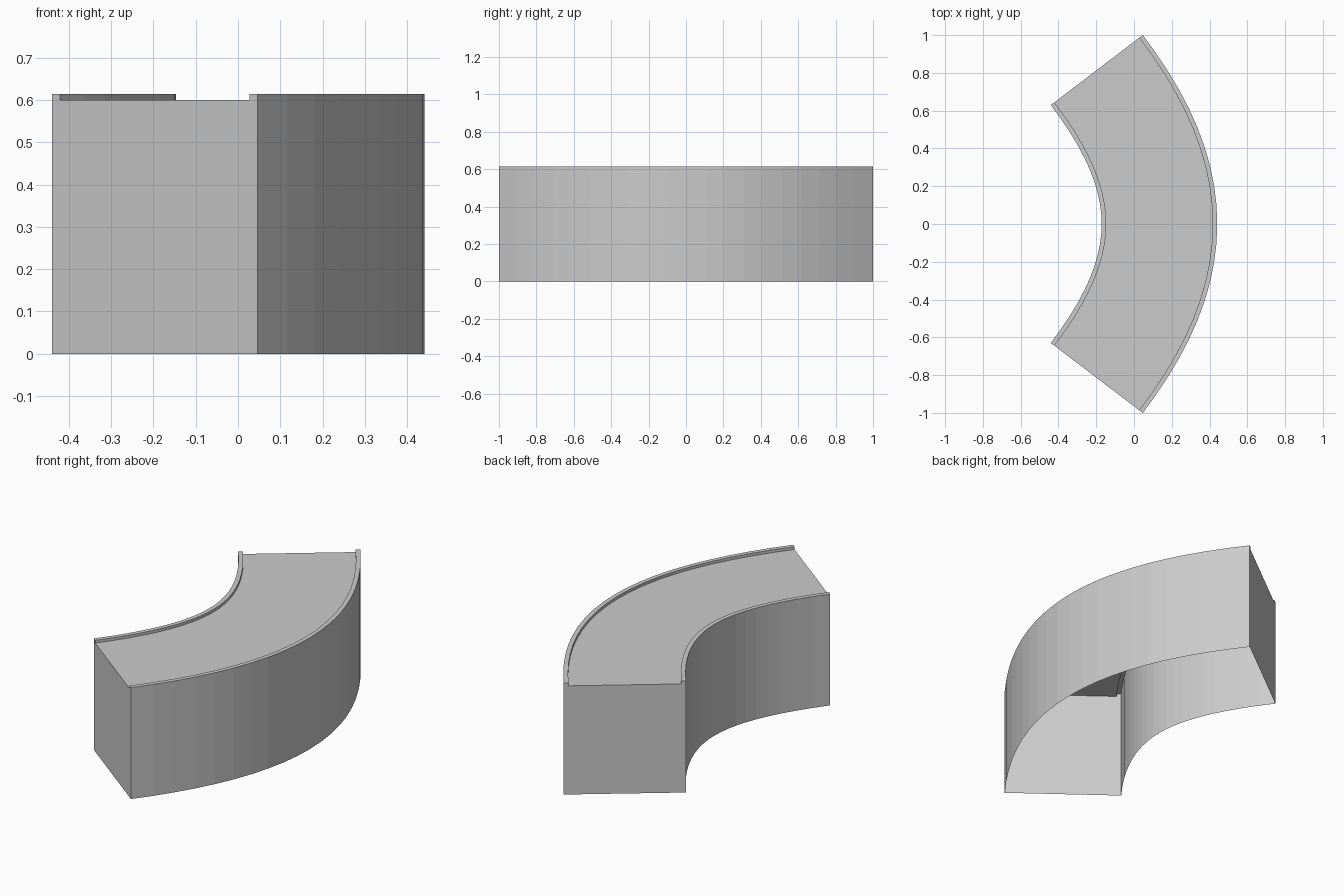
import bpy, bmesh
from math import radians, sin, cos
from mathutils import Vector, geometry

cube = bpy.data.objects.get("Cube")
if cube:
    bpy.data.objects.remove(cube, do_unlink=True)

HALF = 0.306      # half width of the block
LIP = 0.024       # width of the raised rims
TOP, RIM = 0.60, 0.615
SEGMENTS = 20
ANGLE = radians(37.3)
HANDLE = 0.73

# Flat grey material
grey = bpy.data.materials.new("light_grey")
grey.use_nodes = True
colour = (0.6, 0.6, 0.6, 1)
grey.diffuse_color = colour
grey.node_tree.nodes["Principled BSDF"].inputs["Base Color"].default_value = colour

# Centre line bowing towards +x
start, end = Vector((-0.197, -0.815, 0)), Vector((-0.197, 0.815, 0))
h1 = start + HANDLE * Vector((sin(ANGLE), cos(ANGLE), 0))
h2 = end + HANDLE * Vector((sin(ANGLE), -cos(ANGLE), 0))
path = geometry.interpolate_bezier(start, h1, h2, end, SEGMENTS + 1)

# Open-bottomed section: walls, rims and sunken top
half_section = [(HALF, 0), (HALF, RIM), (HALF - LIP, RIM), (HALF - LIP, TOP)]
section = half_section + [(-u, z) for u, z in reversed(half_section)]


def side_direction(i):
    """Outward horizontal direction across the path at point i."""
    if i in (0, SEGMENTS):
        return Vector((cos(ANGLE), sin(ANGLE) * (1 if i else -1), 0))
    t = path[i + 1] - path[i - 1]
    return Vector((t.y, -t.x, 0)).normalized()


# Sweep the section along the centre line
bm = bmesh.new()
rings = []
for i, p in enumerate(path):
    side = side_direction(i)
    rings.append([bm.verts.new(p + side * u + Vector((0, 0, z))) for u, z in section])
for a, b in zip(rings, rings[1:]):
    for k in range(len(section) - 1):
        bm.faces.new((a[k], b[k], b[k + 1], a[k + 1]))

# End panels
bm.faces.new(rings[0])
bm.faces.new(rings[-1][::-1])
bm.normal_update()

mesh = bpy.data.meshes.new("curved_block")
bm.to_mesh(mesh)
bm.free()
mesh.materials.append(grey)
block = bpy.data.objects.new("curved_block", mesh)
bpy.context.collection.objects.link(block)
